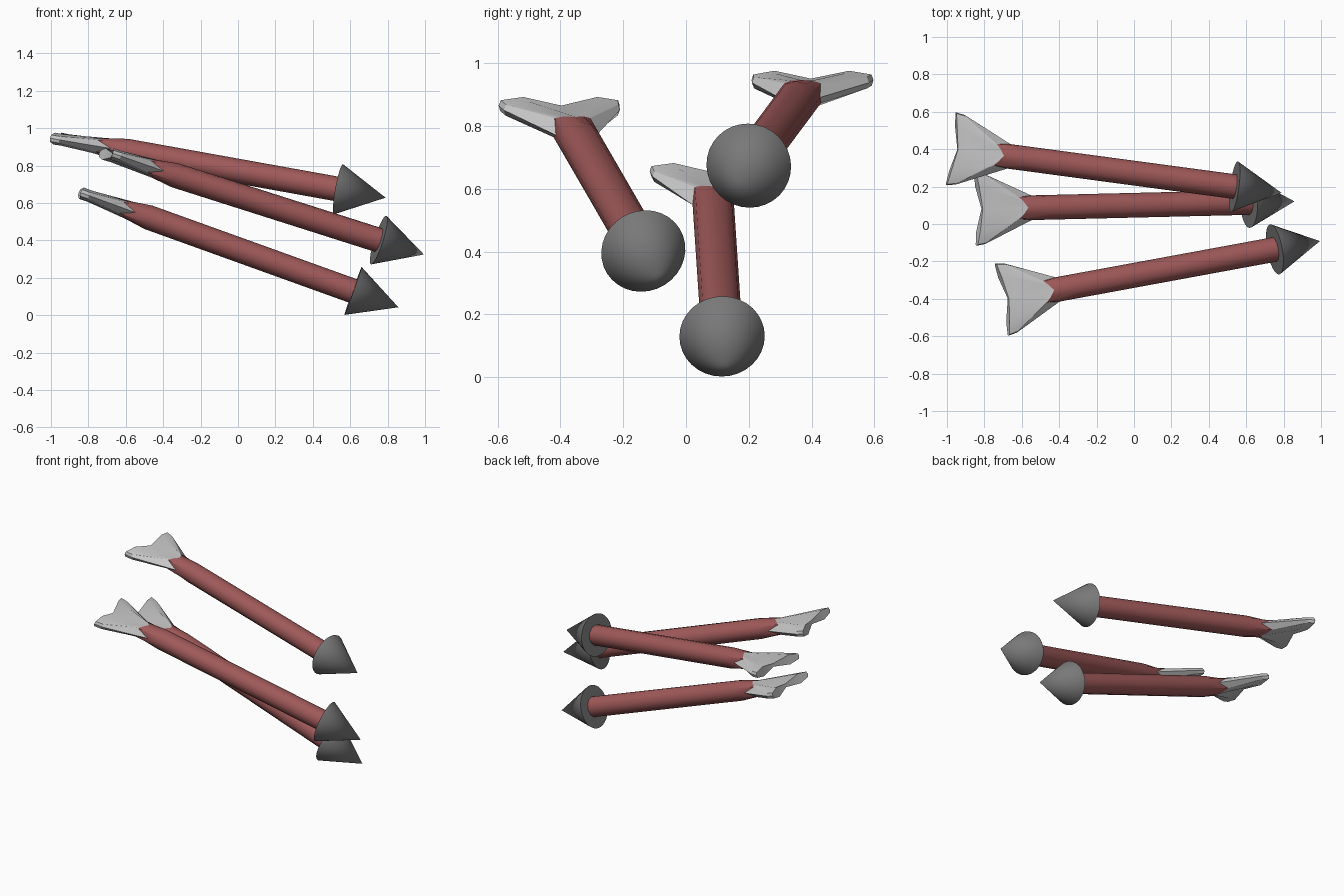
import bpy, bmesh
from math import radians, cos, sin, pi
from mathutils import Vector, Matrix

if "Cube" in bpy.data.objects:
    bpy.data.objects.remove(bpy.data.objects["Cube"])

def material(name, col):
    m = bpy.data.materials.new(name)
    m.diffuse_color = (*col, 1)
    m.use_nodes = True
    m.node_tree.nodes["Principled BSDF"].inputs["Base Color"].default_value = m.diffuse_color
    return m

RED = material("red_wood", (0.35, 0.10, 0.10))
DARK = material("dark_metal", (0.19, 0.19, 0.19))
R = 0.066

def circle_ring(u, r, n=12):
    return [(-u, r * cos(2 * pi * k / n), r * sin(2 * pi * k / n)) for k in range(n)]

def quarter_ring(q):
    """Four (u, side, up) points from side to top, mirrored to a 12-point ring."""
    a, b, c, d = [(-u, v, w) for u, v, w in q]
    fy = lambda p: (p[0], -p[1], p[2])
    fz = lambda p: (p[0], p[1], -p[2])
    return [a, b, c, d, fy(c), fy(b), fy(a),
            fz(fy(b)), fz(fy(c)), fz(d), fz(c), fz(b)]

def loft(name, rings, mat, matrix, angle=30, cap_start=True, cap_end=True):
    bm = bmesh.new()
    rows = [[bm.verts.new(p) for p in ring] for ring in rings]
    for r0, r1 in zip(rows, rows[1:]):
        n = len(r0)
        for k in range(n):
            j = (k + 1) % n
            bm.faces.new((r0[k], r0[j], r1[j], r1[k]))
    if cap_start:
        bm.faces.new(rows[0])
    if cap_end:
        # fan of quads across the flattened end
        e = rows[-1]
        bm.faces.new((e[0], e[1], e[11]))
        bm.faces.new((e[5], e[6], e[7]))
        for k in range(1, 5):
            bm.faces.new((e[k], e[k + 1], e[11 - k], e[12 - k]))
    bmesh.ops.recalc_face_normals(bm, faces=bm.faces)
    finish(name, bm, mat, matrix, angle)

def finish(name, bm, mat, matrix, angle):
    me = bpy.data.meshes.new(name)
    bm.to_mesh(me)
    bm.free()
    ob = bpy.data.objects.new(name, me)
    bpy.context.collection.objects.link(ob)
    ob.matrix_world = matrix
    if mat:
        me.materials.append(mat)
    bpy.ops.object.select_all(action='DESELECT')
    ob.select_set(True)
    bpy.context.view_layer.objects.active = ob
    bpy.ops.object.shade_smooth_by_angle(angle=radians(angle))

# zigzag joint between shaft and fletching, then the bow-tie tail sections
joint = quarter_ring([(1.495, R, 0), (1.575, 0.058, 0.032), (1.553, 0.033, 0.044), (1.53, 0, 0.05)])
flare = quarter_ring([(1.762, 0.188, 0), (1.762, 0.182, 0.018), (1.755, 0.11, 0.031), (1.735, 0, 0.014)])
rear = quarter_ring([(1.812, 0.196, 0), (1.81, 0.19, 0.018), (1.80, 0.12, 0.032), (1.775, 0, 0.011)])

def arrow(tag, base, slope_y, slope_z):
    d = Vector((1, slope_y, slope_z)).normalized()
    side = Vector((0, 0, 1)).cross(d).normalized()
    up = d.cross(side)
    rot = Matrix((d, side, up)).transposed().to_4x4()
    mw = Matrix.Translation(Vector(base) + d * 0.258) @ rot   # origin at the tip

    # cone head
    bm = bmesh.new()
    bmesh.ops.create_cone(bm, cap_ends=True, segments=32, radius1=0.136, radius2=0, depth=0.258,
                          matrix=Matrix.Translation((-0.129, 0, 0)) @ Matrix.Rotation(pi / 2, 4, 'Y'))
    finish("arrow_head_" + tag, bm, DARK, mw, 30)

    # shaft and fletching
    loft("shaft_" + tag, [circle_ring(0.25, R), circle_ring(1.42, R), joint], RED, mw, 31, cap_end=False)
    loft("fletching_" + tag, [joint, flare, rear], None, mw, 30, cap_start=False)

arrow("upper", (0.5375, 0.200, 0.674), -0.134, -0.180)
arrow("middle", (0.752, -0.136, 0.402), 0.184, -0.318)
arrow("lower", (0.615, 0.115, 0.130), 0.024, -0.360)
